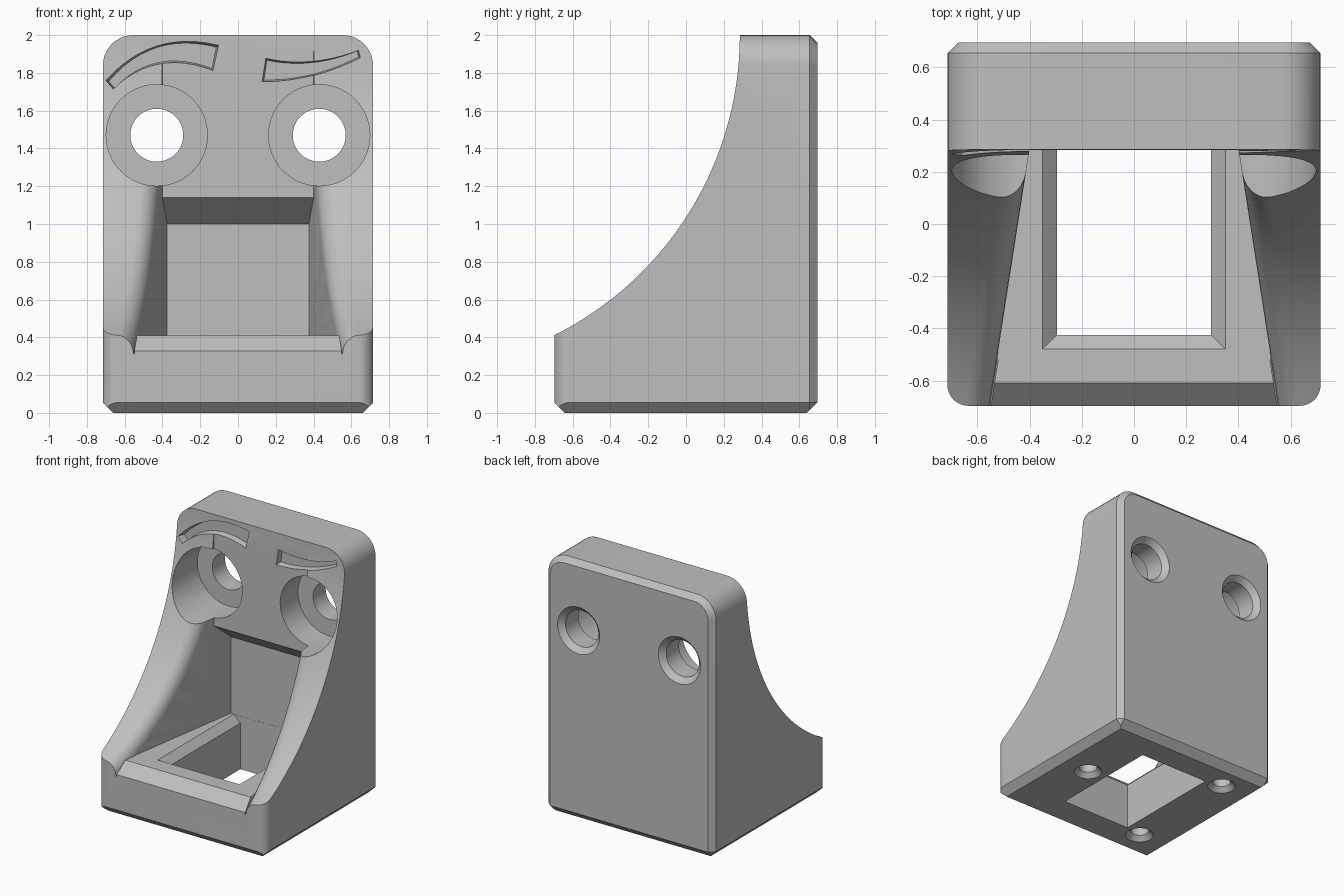
import bpy, bmesh
from math import sin, cos, pi

if "Cube" in bpy.data.objects:
    bpy.data.objects.remove(bpy.data.objects["Cube"], do_unlink=True)

grey = bpy.data.materials.new("plain grey")
grey.use_nodes = True
COLOR = (0.52, 0.52, 0.52, 1)
grey.diffuse_color = COLOR
grey.node_tree.nodes["Principled BSDF"].inputs["Base Color"].default_value = COLOR

HALF_W, FRONT, BACK, TOP = 0.715, -0.697, 0.695, 2.0
FLOOR, INNER_BACK, FACE = 0.41, 0.45, 0.283
ARC_Y, ARC_R, ARC_END, ARC_N = -1.491, 1.776, 1.108, 40


def loft(name, rings):
    """Closed solid through rings that have equal point counts."""
    bm = bmesh.new()
    loops = [[bm.verts.new(p) for p in ring] for ring in rings]
    n = len(loops[0])
    for a, b in zip(loops, loops[1:]):
        for i in range(n):
            j = (i + 1) % n
            bm.faces.new((a[i], a[j], b[j], b[i]))
    bm.faces.new(loops[0])
    bm.faces.new(loops[-1])
    bmesh.ops.recalc_face_normals(bm, faces=bm.faces)
    mesh = bpy.data.meshes.new(name)
    bm.to_mesh(mesh)
    bm.free()
    mesh.materials.append(grey)
    obj = bpy.data.objects.new(name, mesh)
    bpy.context.collection.objects.link(obj)
    return obj


def combine(target, tool, operation="DIFFERENCE"):
    mod = target.modifiers.new("cut", "BOOLEAN")
    mod.operation, mod.solver, mod.object = operation, "EXACT", tool
    bpy.context.view_layer.objects.active = target
    bpy.ops.object.modifier_apply(modifier=mod.name)
    bpy.data.objects.remove(tool, do_unlink=True)


def corner(cx, cy, r, start, steps=10):
    """Quarter circle of points about a centre."""
    return [(cx + r * cos(start + pi / 2 * k / steps),
             cy + r * sin(start + pi / 2 * k / steps)) for k in range(steps + 1)]


def bore(name, cx, c2, stations, axis, steps=48):
    """Round cutter along y or z, from (position, radius) stations."""
    rings = []
    for pos, r in stations:
        pts = [(cx + r * cos(2 * pi * k / steps), c2 + r * sin(2 * pi * k / steps))
               for k in range(steps)]
        rings.append([(a, pos, b) if axis == "y" else (a, b, pos) for a, b in pts])
    return loft(name, rings)


def wall_x(y):
    """Half width of the tapering channel."""
    return 0.375 + 0.1557 * (INNER_BACK - y)


def arc_point(i, depth=0):
    """Point on the swept front curve, pushed into the solid by depth."""
    t = ARC_END * i / ARC_N
    r = ARC_R + depth
    return ARC_Y + r * cos(t), TOP - r * sin(t)


# Body: side profile with the concave front
side = [(BACK - 0.055, 0), (BACK, 0.055), (BACK, TOP)]
side += [arc_point(i) for i in range(ARC_N + 1)]
side += [(FRONT, 0.055), (FRONT + 0.055, 0)]
body = loft("bracket_body", [[(x, y, z) for y, z in side] for x in (-1, 1)])


# Body: front outline with round top corners and a chamfered back
def outline(y, inset):
    w, top, r = HALF_W - inset, TOP - inset, 0.16 - inset
    pts = [(-w + 0.055, 0), (w - 0.055, 0), (w, 0.055)]
    pts += corner(w - r, top - r, r, 0) + corner(-w + r, top - r, r, pi / 2)
    pts.append((-w, 0.055))
    return [(x, y, z) for x, z in pts]


shell = loft("outline", [outline(-1, 0), outline(BACK - 0.04, 0), outline(BACK, 0.04)])
combine(body, shell, "INTERSECT")

# Body: rounded upright front corners
r = 0.08
plan = [(HALF_W + 0.1, 1), (-HALF_W - 0.1, 1), (-HALF_W - 0.1, 0), (-HALF_W, 0)]
plan = [(HALF_W, 1), (-HALF_W, 1)]
plan += corner(-HALF_W + r, FRONT + r, r, pi) + corner(HALF_W - r, FRONT + r, r, 1.5 * pi)
combine(body, loft("plan", [[(x, y, z) for x, y in plan] for z in (-1, 3)]), "INTERSECT")

# Tapered channel with sloped lip and overhang
channel = [(INNER_BACK, FLOOR), (INNER_BACK, 1.0), (FACE, 1.14), (FACE, 2.2),
           (-0.9, 2.2), (-0.9, 0.137), (-0.61, FLOOR)]
combine(body, loft("channel", [[(s * wall_x(y), y, z) for y, z in channel]
                               for s in (-1, 1)]))

# Rounded inner edges of the two cheeks
for s in (-1, 1):
    rings = []
    for i in range(8, ARC_N + 4):
        rad = min(0.09, 0.8 * (FACE - arc_point(i)[0]))
        section = [(rad - rad * cos(k * pi / 12), rad - rad * sin(k * pi / 12))
                   for k in range(7)]
        section += [(rad, -0.03), (-0.005, -0.03), (-0.005, rad)]
        ring = []
        for dx, depth in section:
            y, z = arc_point(i, depth)
            ring.append((s * (wall_x(y) + dx), y, z))
        rings.append(ring)
    combine(body, loft("cheek_rounding", rings))

# Square opening through the floor, with a chamfered rim
def opening(z, w, y0):
    y1 = INNER_BACK - 0.001
    return [(-w, y0, z), (w, y0, z), (w, y1, z), (-w, y1, z)]


combine(body, loft("floor_opening", [
    opening(-0.1, 0.295, -0.425), opening(FLOOR - 0.055, 0.295, -0.425),
    opening(FLOOR, 0.35, -0.48), opening(FLOOR + 0.05, 0.35, -0.48)]))

# Two stepped bolt holes, countersunk at the back
for s in (-1, 1):
    x, z = s * 0.43, 1.47
    combine(body, bore("bolt_recess", x, z, [(-0.5, 0.268), (0.5, 0.268)], "y", 64))
    combine(body, bore("bolt_hole", x, z, [(0.4, 0.14), (BACK - 0.04, 0.14),
                                           (BACK, 0.18), (0.8, 0.18)], "y"))

# Three blind holes in the underside
for x, y in ((0.44, 0.01), (-0.43, 0.47), (-0.43, -0.45)):
    combine(body, bore("base_hole", x, y, [(-0.1, 0.1), (0, 0.1),
                                           (0.035, 0.065), (0.2, 0.065)], "z", 32))


# Two curved grooves above the bolt holes
def curve(a, b, c, steps=12):
    """Quadratic curve from a to c passing through b halfway."""
    pts = []
    for k in range(steps + 1):
        t = k / steps
        wa, wb, wc = (1 - t) * (1 - 2 * t), 4 * t * (1 - t), t * (2 * t - 1)
        pts.append(tuple(wa * p + wb * q + wc * v for p, q, v in zip(a, b, c)))
    return pts


def groove(upper, lower):
    up, low = curve(*upper), curve(*lower)
    mid = (up[0][0] + up[-1][0]) / 2
    rings = []
    for y, shrink in ((0.1, 0), (0.27, 0), (0.325, 0.1)):
        top, bottom = [], []
        for (ux, uz), (lx, lz) in zip(up, low):
            for row, px, pz, qx, qz in ((top, ux, uz, lx, lz), (bottom, lx, lz, ux, uz)):
                px, pz = px + (qx - px) * shrink, pz + (qz - pz) * shrink
                row.append((px + (mid - px) * shrink * 0.4, y, pz))
        rings.append(top + bottom[::-1])
    combine(body, loft("groove", rings))


groove([(-0.70, 1.76), (-0.43, 1.945), (-0.10, 1.95)],
       [(-0.66, 1.715), (-0.42, 1.845), (-0.13, 1.81)])
groove([(0.145, 1.88), (0.39, 1.862), (0.64, 1.92)],
       [(0.125, 1.75), (0.39, 1.783), (0.65, 1.88)])

# Smooth curves, sharp edges
bpy.ops.object.select_all(action="DESELECT")
body.select_set(True)
bpy.context.view_layer.objects.active = body
bpy.ops.object.shade_smooth_by_angle(angle=0.45)
